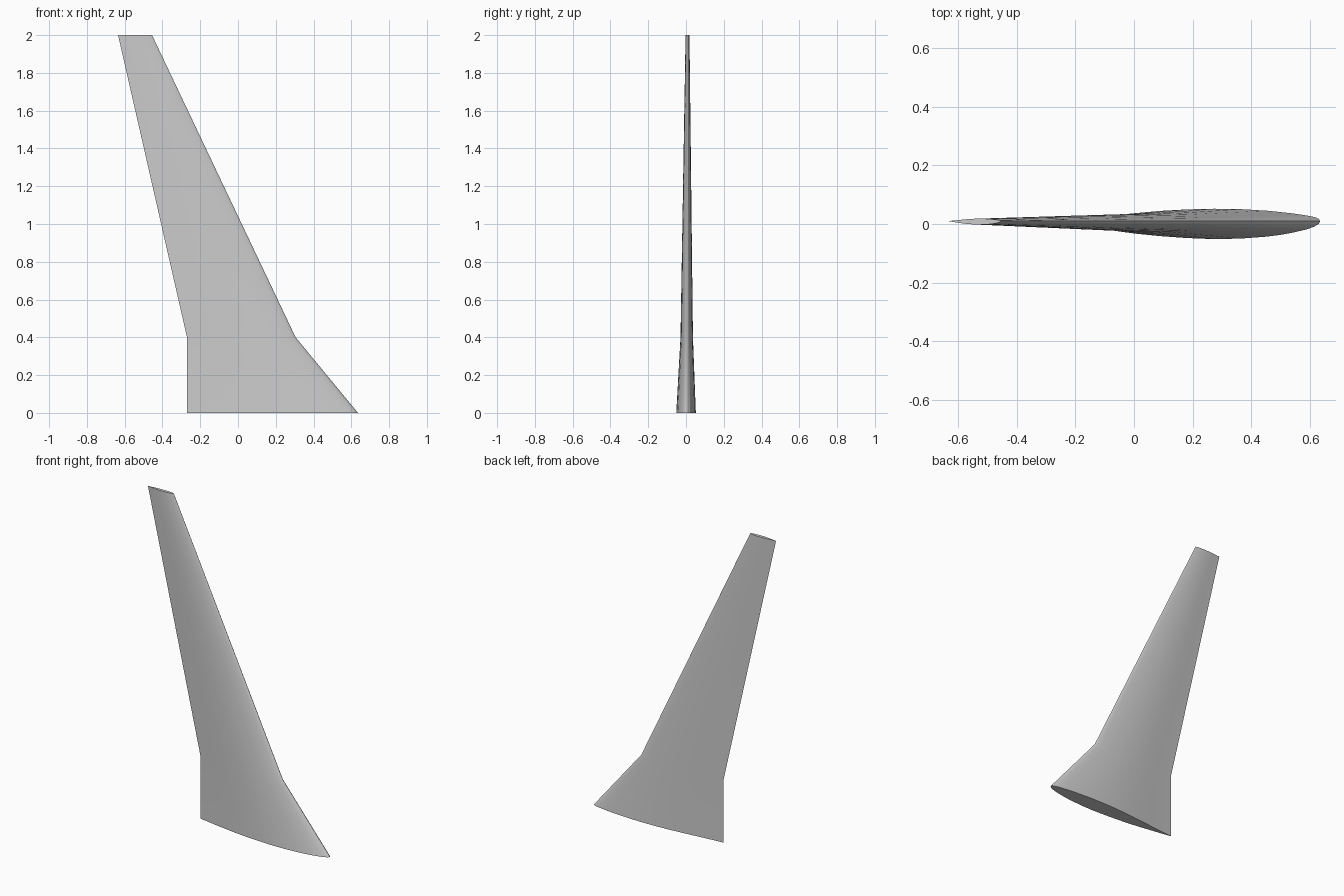
import bpy
import bmesh

cube = bpy.data.objects.get("Cube")
if cube:
    bpy.data.objects.remove(cube, do_unlink=True)

grey = bpy.data.materials.new("plain grey")
grey.use_nodes = True
colour = (0.6, 0.6, 0.6, 1)
grey.diffuse_color = colour
grey.node_tree.nodes["Principled BSDF"].inputs["Base Color"].default_value = colour

# Airfoil in percent of chord: station, cambered side (-y), flatter side (+y)
AIRFOIL = [
    (0, 0, 0), (0.5, 1.0, 0.8), (1.25, 1.55, 1.2), (2.5, 2.2, 1.6),
    (5, 3.1, 2.1), (10, 4.3, 2.85), (15, 5.2, 3.4), (20, 5.85, 3.9),
    (30, 6.6, 4.5), (40, 6.8, 4.65), (50, 6.4, 4.4), (60, 5.7, 3.85),
    (70, 4.7, 2.95), (80, 3.3, 1.9), (90, 1.7, 0.85), (100, 0, 0),
]
# Span sections from root through kink to tip: height, leading edge, trailing edge
SECTIONS = [(0, 0.635, -0.27), (0.4, 0.305, -0.27), (2, -0.455, -0.635)]
CHORD_LINE_Y = 0.01


def section_ring(bm, z, lead, trail):
    """One closed airfoil loop, out along -y and back along +y."""
    chord = lead - trail
    outline = [(s, -a) for s, a, b in AIRFOIL]
    outline += [(s, b) for s, a, b in AIRFOIL[-2:0:-1]]
    return [bm.verts.new((lead - chord * s / 100, CHORD_LINE_Y + chord * t / 100, z))
            for s, t in outline]


# Wing skin lofted between sections, closed at root and tip
bm = bmesh.new()
rings = [section_ring(bm, *s) for s in SECTIONS]
for low, high in zip(rings, rings[1:]):
    for i in range(len(low)):
        j = (i + 1) % len(low)
        bm.faces.new((low[i], low[j], high[j], high[i]))
bm.faces.new(rings[0])
bm.faces.new(rings[-1])
bmesh.ops.recalc_face_normals(bm, faces=bm.faces)

mesh = bpy.data.meshes.new("wing")
bm.to_mesh(mesh)
bm.free()
mesh.materials.append(grey)
wing = bpy.data.objects.new("wing", mesh)
bpy.context.collection.objects.link(wing)

bpy.ops.object.select_all(action="DESELECT")
wing.select_set(True)
bpy.context.view_layer.objects.active = wing
bpy.ops.object.shade_smooth_by_angle(angle=0.7)
